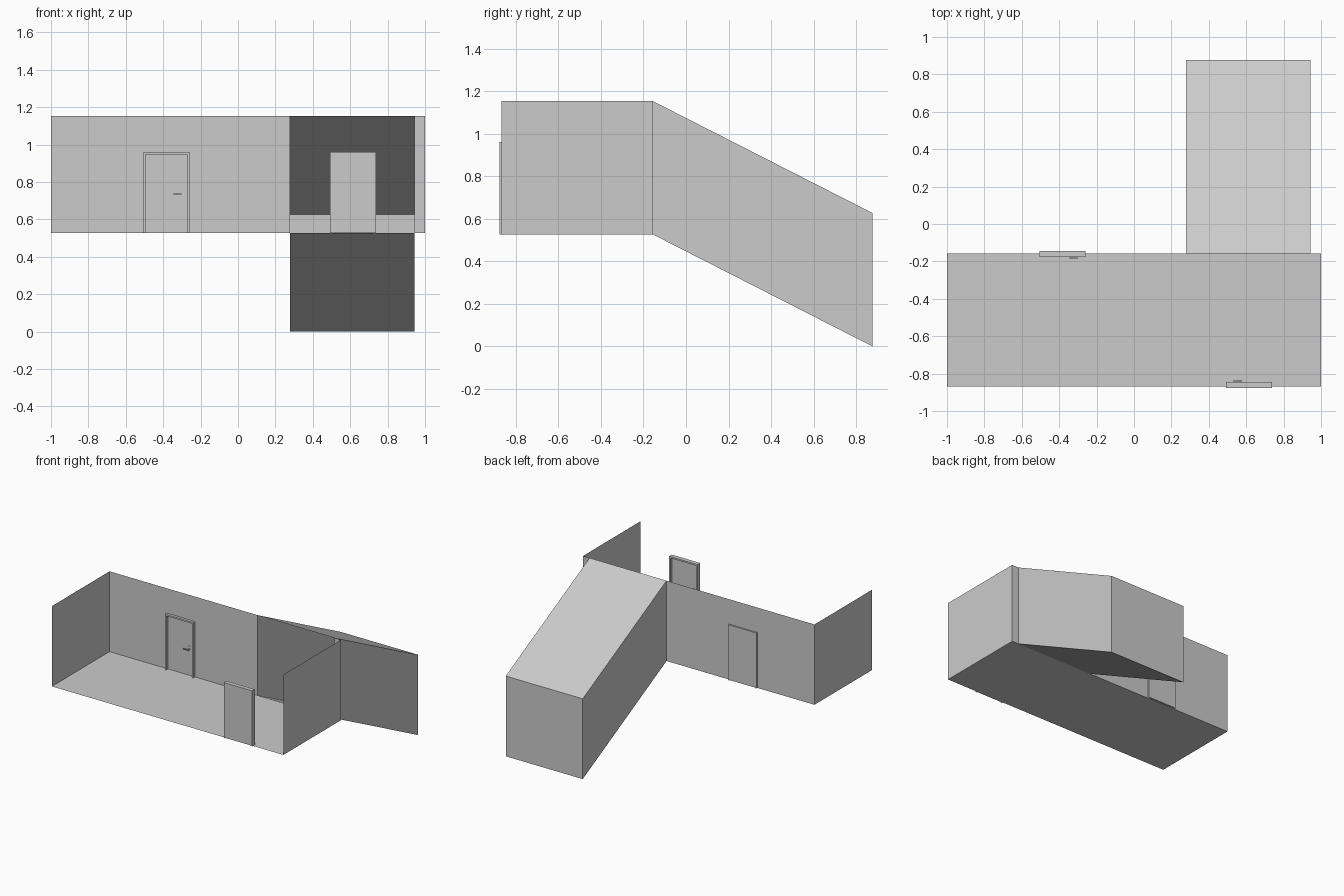
import bpy, bmesh
from math import pi
from mathutils import Matrix

if "Cube" in bpy.data.objects:
    bpy.data.objects.remove(bpy.data.objects["Cube"])

FLOOR, TOP = 0.527, 1.154
FRONT, BACK, END = -0.868, -0.157, 0.877
TX0, TX1 = 0.278, 0.943          # tunnel sides
H = TOP - FLOOR


def make(name, bm):
    me = bpy.data.meshes.new(name)
    bm.to_mesh(me)
    bm.free()
    ob = bpy.data.objects.new(name, me)
    bpy.context.collection.objects.link(ob)
    return ob


def sheet(name, *quads):
    bm = bmesh.new()
    for q in quads:
        bm.faces.new([bm.verts.new(p) for p in q])
    bmesh.ops.remove_doubles(bm, verts=bm.verts, dist=1e-5)
    return make(name, bm)


def wall(x0, y0, x1, y1):
    return [(x0, y0, FLOOR), (x1, y1, FLOOR), (x1, y1, TOP), (x0, y0, TOP)]


def prism(name, profile, lo, hi, mat):
    """Extrude an (x, z) profile along y."""
    bm = bmesh.new()
    f = bm.faces.new([bm.verts.new((x, lo, z)) for x, z in profile])
    ext = bmesh.ops.extrude_face_region(bm, geom=[f])
    vs = [v for v in ext["geom"] if isinstance(v, bmesh.types.BMVert)]
    bmesh.ops.translate(bm, verts=vs, vec=(0, hi - lo, 0))
    bmesh.ops.recalc_face_normals(bm, faces=bm.faces)
    bm.transform(mat)
    return make(name, bm)


def rect(x0, x1, z0, z1):
    return [(x0, z0), (x1, z0), (x1, z1), (x0, z1)]


# Open-topped corridor: floor, side walls, back wall with a full-height opening
sheet("corridor_floor", [(-1, FRONT, FLOOR), (1, FRONT, FLOOR),
                         (1, BACK, FLOOR), (-1, BACK, FLOOR)])
sheet("left_wall", wall(-1, FRONT, -1, BACK))
sheet("right_wall", wall(1, BACK, 1, FRONT))
sheet("back_wall", wall(-1, BACK, TX0, BACK), wall(TX1, BACK, 1, BACK))

# Sloping tunnel, closed at the far end
a, b, c, d = [[(x, BACK, FLOOR + dz), (x, END, dz)]
              for x, dz in ((TX0, 0), (TX1, 0), (TX1, H), (TX0, H))]
sheet("ramp_floor", [a[0], b[0], b[1], a[1]])
sheet("ramp_ceiling", [d[0], d[1], c[1], c[0]])
sheet("ramp_side_walls", [a[0], a[1], d[1], d[0]], [b[0], c[0], c[1], b[1]])
sheet("ramp_end_wall", [a[1], b[1], c[1], d[1]])


# Doors: frame, recessed panel and lever handle, facing -y before rotation
def door(tag, x, y, angle):
    m = Matrix.Translation((x, y, FLOOR)) @ Matrix.Rotation(angle, 4, 'Z')
    w, h, t = 0.123, 0.433, 0.012
    prism(tag + "_frame", [(-w, 0), (-w + t, 0), (-w + t, h - t), (w - t, h - t),
                           (w - t, 0), (w, 0), (w, h), (-w, h)], -0.0165, 0.0165, m)
    prism(tag + "_panel", rect(-w + t, w - t, 0.004, h - t), 0.004, 0.0165, m)
    prism(tag + "_handle_plate", rect(0.068, 0.084, 0.14, 0.23), 0.001, 0.004, m)
    prism(tag + "_handle_spindle", rect(0.073, 0.081, 0.203, 0.211), -0.026, 0.001, m)
    prism(tag + "_handle_lever", rect(0.037, 0.081, 0.203, 0.211), -0.026, -0.019, m)


door("back_door", -0.383, -0.161, 0)
door("front_door", 0.614, -0.8605, pi)
